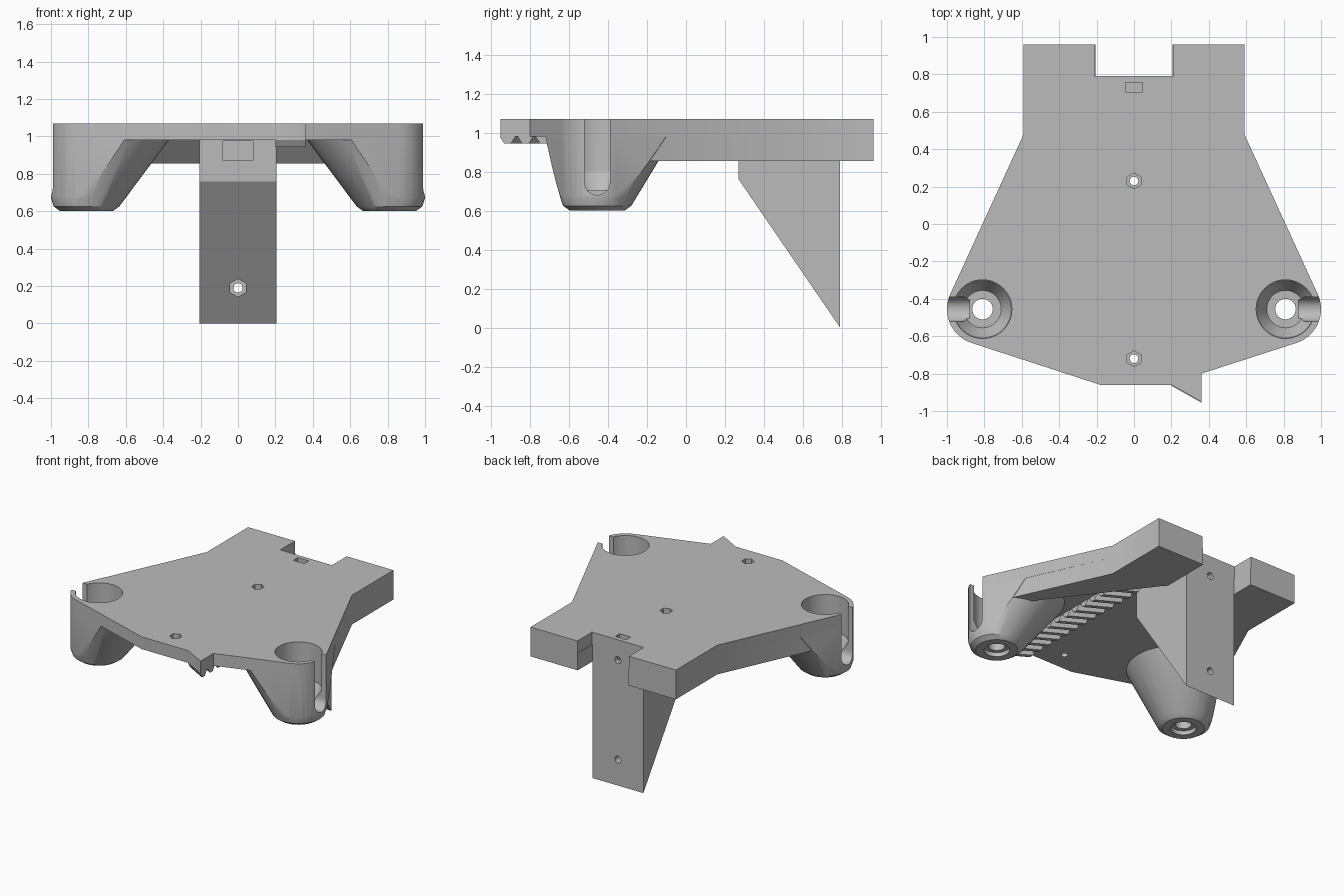
import bpy, bmesh, math
from mathutils import Matrix

cube = bpy.data.objects.get("Cube")
if cube:
    bpy.data.objects.remove(cube)

grey = bpy.data.materials.new("plain_grey")
grey.use_nodes = True
COLOR = (0.5, 0.5, 0.5, 1)
grey.diffuse_color = COLOR
grey.node_tree.nodes["Principled BSDF"].inputs["Base Color"].default_value = COLOR

TOP, UNDER, LOW = 1.07, 0.98, 0.855
LEG_X, LEG_Y = 0.81, -0.455


def make(name, bm):
    bmesh.ops.recalc_face_normals(bm, faces=bm.faces)
    mesh = bpy.data.meshes.new(name)
    bm.to_mesh(mesh)
    bm.free()
    mesh.materials.append(grey)
    ob = bpy.data.objects.new(name, mesh)
    bpy.context.collection.objects.link(ob)
    return ob


def loft(name, start, end):
    """Solid between two matching rings of points."""
    bm = bmesh.new()
    a = [bm.verts.new(p) for p in start]
    b = [bm.verts.new(p) for p in end]
    bm.faces.new(a)
    bm.faces.new(b)
    for i in range(len(a)):
        j = (i + 1) % len(a)
        bm.faces.new((a[i], a[j], b[j], b[i]))
    return make(name, bm)


def slab(name, outline, z0, z1):
    return loft(name, [(x, y, z0) for x, y in outline], [(x, y, z1) for x, y in outline])


def box(name, x0, x1, y0, y1, z0, z1):
    return slab(name, [(x0, y0), (x1, y0), (x1, y1), (x0, y1)], z0, z1)


def rod(name, center, r1, r2, depth, sides=32, axis="Z"):
    """Cylinder or cone centred on a point."""
    bm = bmesh.new()
    turn = Matrix.Rotation(math.pi / 2, 4, "X") if axis == "Y" else Matrix()
    bmesh.ops.create_cone(bm, cap_ends=True, segments=sides, radius1=r1, radius2=r2,
                          depth=depth, matrix=Matrix.Translation(center) @ turn)
    return make(name, bm)


def circle(x, y, r, n=48):
    return [(x + r * math.cos(2 * math.pi * i / n), y + r * math.sin(2 * math.pi * i / n))
            for i in range(n)]


def carve(ob, cutters, operation="DIFFERENCE"):
    """Apply boolean cutters to a part."""
    for c in cutters:
        m = ob.modifiers.new("cut", "BOOLEAN")
        m.object, m.operation, m.solver = c, operation, "EXACT"
    graph = bpy.context.evaluated_depsgraph_get()
    mesh = bpy.data.meshes.new_from_object(ob.evaluated_get(graph))
    ob.modifiers.clear()
    ob.data = mesh


# Deck outline with rounded shoulders around the legs
arc = [(LEG_X + 0.19 * math.cos(math.radians(a)), LEG_Y + 0.19 * math.sin(math.radians(a)))
       for a in range(25, -74, -7)]
right = [(0.21, 0.79), (0.21, 0.96), (0.59, 0.96), (0.59, 0.48)] + arc
left = [(-x, y) for x, y in reversed(right)]
outline = right + [(0.36, -0.8), (0.36, -0.95), (0.2, -0.86), (-0.18, -0.86)] + left
deck = slab("deck", outline, UNDER, TOP)

# Tapered rear post
profile = [(0.27, UNDER), (0.27, 0.76), (0.79, 0), (0.79, UNDER)]
post = loft("rear_post", [(-0.207, y, z) for y, z in profile], [(0.207, y, z) for y, z in profile])

parts = [deck, post]
clip = slab("clip", outline, 0.5, UNDER)
cutters = []

for side, s in (("left", 1), ("right", -1)):
    # Deep side skirt with a sloped inner face
    outer = [(0.207, 0.96), (0.59, 0.96), (0.59, 0.48), (0.959, -0.33)]
    low = outer + [(0.91, -0.33), (0.207, 0.6)]
    high = outer + [(0.85, -0.36), (0.207, 0.47)]
    parts.append(loft(side + "_skirt", [(s * x, y, LOW) for x, y in low],
                      [(s * x, y, UNDER) for x, y in high]))

    # Leg flaring from a round foot up to the deck
    bm = bmesh.new()
    for x, y, r, z in ((LEG_X, LEG_Y, 0.14, 0.6), (LEG_X, LEG_Y, 0.175, 0.625),
                       (LEG_X, LEG_Y, 0.19, 0.67), (0.705, -0.4, 0.335, UNDER)):
        for px, py in circle(x, y, r):
            bm.verts.new((s * px, py, z))
    hull = bmesh.ops.convex_hull(bm, input=bm.verts)
    loose = [v for v in bm.verts if not v.link_faces]
    bmesh.ops.delete(bm, geom=loose, context="VERTS")
    leg = make(side + "_leg", bm)
    carve(leg, [clip], "INTERSECT")
    parts.append(leg)

    # Socket, its tapered floor, the foot hole and the cable slot
    x = s * LEG_X
    cutters += [
        rod("socket", (x, LEG_Y, 1.0), 0.157, 0.157, 0.4, 48),
        rod("socket_taper", (x, LEG_Y, 0.755), 0.1, 0.157, 0.1, 48),
        rod("foot_hole", (x, LEG_Y, 0.65), 0.055, 0.055, 0.3),
        rod("foot_recess", (x, LEG_Y, 0.6), 0.085, 0.085, 0.06),
    ]
    bottom = [(LEG_Y + 0.065 * math.cos(math.radians(a)), 0.745 + 0.065 * math.sin(math.radians(a)))
              for a in range(180, 361, 15)]
    slot = bottom + [(LEG_Y + 0.065, 1.2), (LEG_Y - 0.065, 1.2)]
    cutters.append(loft("cable_slot", [(s * 0.88, y, z) for y, z in slot],
                        [(s * 1.1, y, z) for y, z in slot]))

# Screw holes with hexagonal recesses
for y in (0.23, -0.72):
    cutters.append(rod("screw_hole", (0, y, 1), 0.023, 0.023, 0.4))
    cutters.append(rod("nut_recess", (0, y, TOP), 0.042, 0.042, 0.08, 6))
cutters += [
    rod("post_hole", (0, 0.7, 0.19), 0.025, 0.025, 0.6, 32, "Y"),
    rod("post_nut", (0, 0.64, 0.19), 0.048, 0.048, 0.16, 6, "Y"),
    rod("upper_hole", (0, 0.7, 0.92), 0.025, 0.025, 0.4, 32, "Y"),
    box("nut_slot", -0.045, 0.045, 0.705, 0.757, 0.88, 1.2),
    box("front_pocket", -0.08, 0.08, 0.2, 0.37, 0.87, UNDER - 0.001),
]

for part in parts:
    carve(part, cutters)
for helper in cutters + [clip]:
    bpy.data.objects.remove(helper)

# Slanted rack teeth under the deck
for i in range(16):
    y = -0.915 + 0.092 * i
    tooth = [(y - 0.04, UNDER), (y - 0.016, 0.943), (y + 0.016, 0.943), (y + 0.04, UNDER)]
    parts.append(loft(f"rack_tooth_{i + 1}", [(0.36, a, z) for a, z in tooth],
                      [(0.2, a + 0.09, z) for a, z in tooth]))

# Smooth curved walls, keep hard edges crisp
bpy.ops.object.select_all(action="DESELECT")
for part in parts:
    part.select_set(True)
bpy.context.view_layer.objects.active = deck
bpy.ops.object.shade_smooth_by_angle(angle=math.radians(30))
